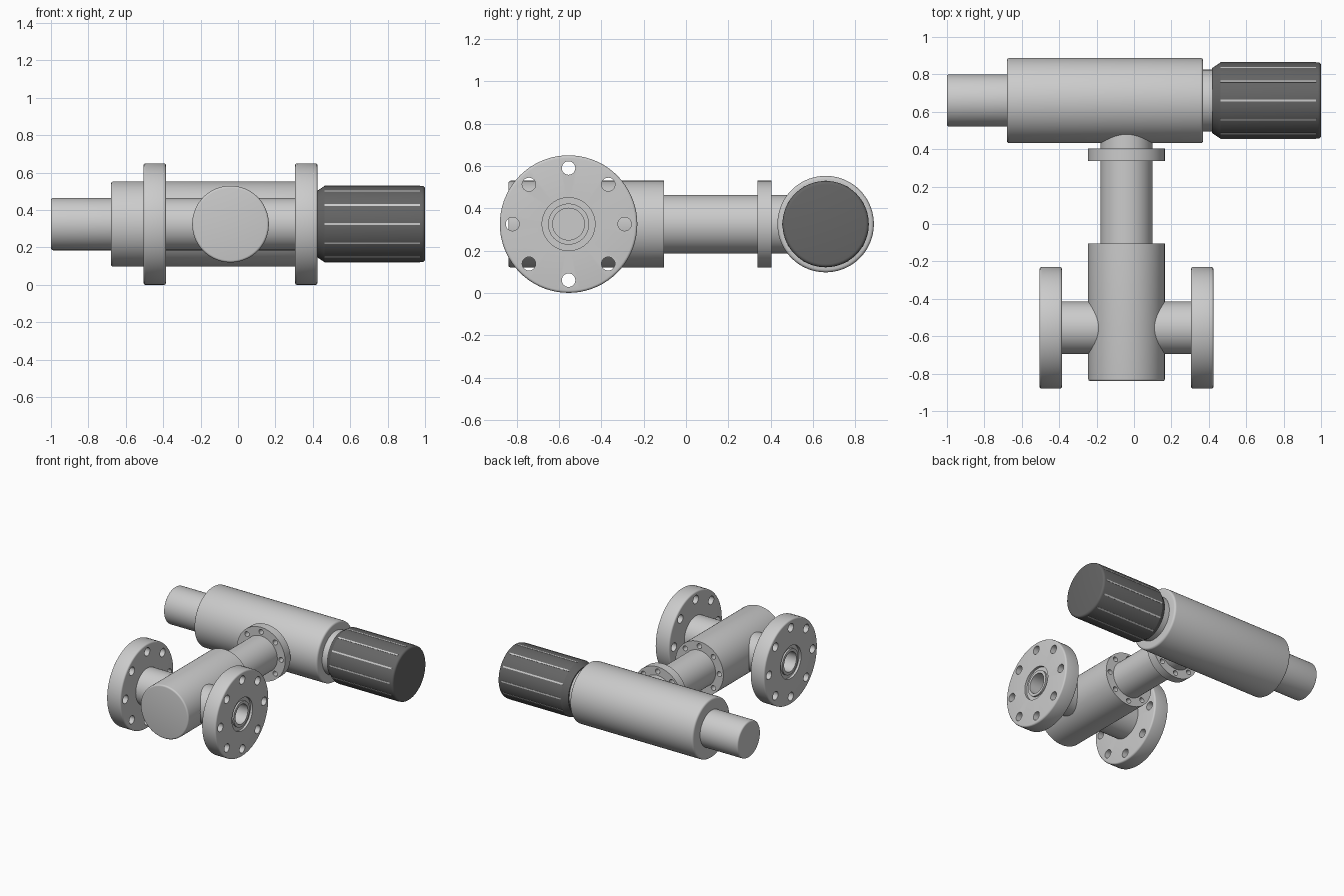
import bpy, bmesh
from math import cos, sin, pi, radians
from mathutils import Vector, Matrix

if "Cube" in bpy.data.objects:
    bpy.data.objects.remove(bpy.data.objects["Cube"])

ZC = 0.325            # common height of all axes
VX, VY = -0.04, -0.555  # valve centre
AY = 0.66             # actuator axis
SEG = 72


def rounded(points):
    """Profile of (radius, t, fillet) with its corners rounded."""
    out = []
    for i, (r, t, f) in enumerate(points):
        p = Vector((r, t))
        if f == 0:
            out.append(p)
            continue
        a = (Vector(points[i - 1][:2]) - p).normalized() * f
        b = (Vector(points[i + 1][:2]) - p).normalized() * f
        for k in range(5):
            u = k / 4 * pi / 2
            out.append(p + a * (1 - sin(u)) + b * (1 - cos(u)))
    return out


def lathe(name, points, axis, origin, sign=1):
    """Revolve a profile about the x or y axis."""
    bm = bmesh.new()
    prof = rounded(points)
    rings = []
    for k in range(SEG):
        c, s = cos(2 * pi * k / SEG), sin(2 * pi * k / SEG)
        ring = []
        for r, t in prof:
            v = (sign * t, r * c, r * s) if axis == 'x' else (r * c, sign * t, r * s)
            ring.append(bm.verts.new(Vector(v) + Vector(origin)))
        rings.append(ring)
    for k in range(SEG):
        a, b = rings[k], rings[(k + 1) % SEG]
        for i in range(len(prof) - 1):
            bm.faces.new((a[i], a[i + 1], b[i + 1], b[i]))
    bmesh.ops.remove_doubles(bm, verts=bm.verts, dist=1e-5)
    bmesh.ops.recalc_face_normals(bm, faces=bm.faces)
    return finish(name, bm)


def finish(name, bm):
    me = bpy.data.meshes.new(name)
    bm.to_mesh(me)
    bm.free()
    ob = bpy.data.objects.new(name, me)
    bpy.context.collection.objects.link(ob)
    return ob


def drill(ob, axis, centre, pitch, radius, depth):
    """Cut a circle of eight bolt holes."""
    bm = bmesh.new()
    turn = Matrix.Rotation(pi / 2, 4, 'Y' if axis == 'x' else 'X')
    for k in range(8):
        c, s = pitch * cos(k * pi / 4), pitch * sin(k * pi / 4)
        off = Vector((0, c, s)) if axis == 'x' else Vector((c, 0, s))
        bmesh.ops.create_cone(bm, cap_ends=True, segments=24, radius1=radius, radius2=radius,
                              depth=depth, matrix=Matrix.Translation(Vector(centre) + off) @ turn)
    cutter = finish("hole_cutter", bm)
    cutter.hide_render = True
    mod = ob.modifiers.new("holes", 'BOOLEAN')
    mod.operation, mod.solver, mod.object = 'DIFFERENCE', 'EXACT', cutter
    bpy.context.view_layer.objects.active = ob
    bpy.ops.object.modifier_apply(modifier=mod.name)
    bpy.data.objects.remove(cutter)


# valve body, with blind bolt holes in its rear face
body = lathe("valve_body", [(0, -0.84, 0), (0.205, -0.84, 0.012), (0.205, -0.105, 0), (0, -0.105, 0)],
             'y', (VX, 0, ZC))
drill(body, 'y', (VX, -0.105, ZC), 0.17, 0.019, 0.2)

# side ports: pipe, large flange, sealing recess and blind bore
port = [(0, 0.1, 0), (0.14, 0.1, 0), (0.14, 0.345, 0), (0.325, 0.345, 0.012), (0.325, 0.465, 0.012),
        (0.125, 0.465, 0), (0.125, 0.447, 0), (0.097, 0.447, 0), (0.097, 0.46, 0),
        (0.075, 0.46, 0), (0.075, 0.21, 0), (0, 0.21, 0)]
for side, sign in (("left", -1), ("right", 1)):
    ob = lathe(side + "_port_flange", port, 'x', (VX, VY, ZC), sign)
    drill(ob, 'x', (VX + sign * 0.405, VY, ZC), 0.265, 0.032, 0.2)

# stem running into the actuator, and its bolted collar
lathe("stem", [(0, -0.15, 0), (0.1385, -0.15, 0), (0.1385, 0.62, 0), (0, 0.62, 0)], 'y', (VX, 0, ZC))
collar = lathe("stem_collar", [(0.13, 0.338, 0), (0.205, 0.338, 0), (0.205, 0.403, 0),
                               (0.13, 0.403, 0), (0.13, 0.338, 0)], 'y', (VX, 0, ZC))
drill(collar, 'y', (VX, 0.37, ZC), 0.17, 0.019, 0.2)

# actuator cylinder with end rod and knob neck
lathe("actuator", [(0, -1, 0), (0.14, -1, 0.012), (0.14, -0.68, 0), (0.228, -0.68, 0.015),
                   (0.228, 0.37, 0.015), (0.165, 0.37, 0), (0.165, 0.43, 0), (0, 0.43, 0)],
      'x', (0, AY, ZC))

# hand knob
knob = lathe("hand_knob", [(0, 0.418, 0), (0.174, 0.418, 0), (0.182, 0.43, 0), (0.204, 0.463, 0),
                           (0.204, 1, 0.016), (0, 1, 0)], 'x', (0, AY, ZC))
dark = bpy.data.materials.new("dark_grey")
dark.diffuse_color = (0.13, 0.13, 0.13, 1)
dark.use_nodes = True
dark.node_tree.nodes["Principled BSDF"].inputs["Base Color"].default_value = dark.diffuse_color
knob.data.materials.append(dark)

# light grip lines around the knob
bm = bmesh.new()
for k in range(12):
    m = (Matrix.Translation((0.718, AY, ZC)) @ Matrix.Rotation(k * pi / 6, 4, 'X')
         @ Matrix.Translation((0, 0.2015, 0)) @ Matrix.Diagonal((0.51, 0.008, 0.011, 1)))
    bmesh.ops.create_cube(bm, size=1, matrix=m)
finish("knob_grip_lines", bm)

# smooth shading with crisp edges
for ob in bpy.context.scene.objects:
    ob.select_set(True)
    bpy.context.view_layer.objects.active = ob
bpy.ops.object.shade_smooth_by_angle(angle=radians(30))
